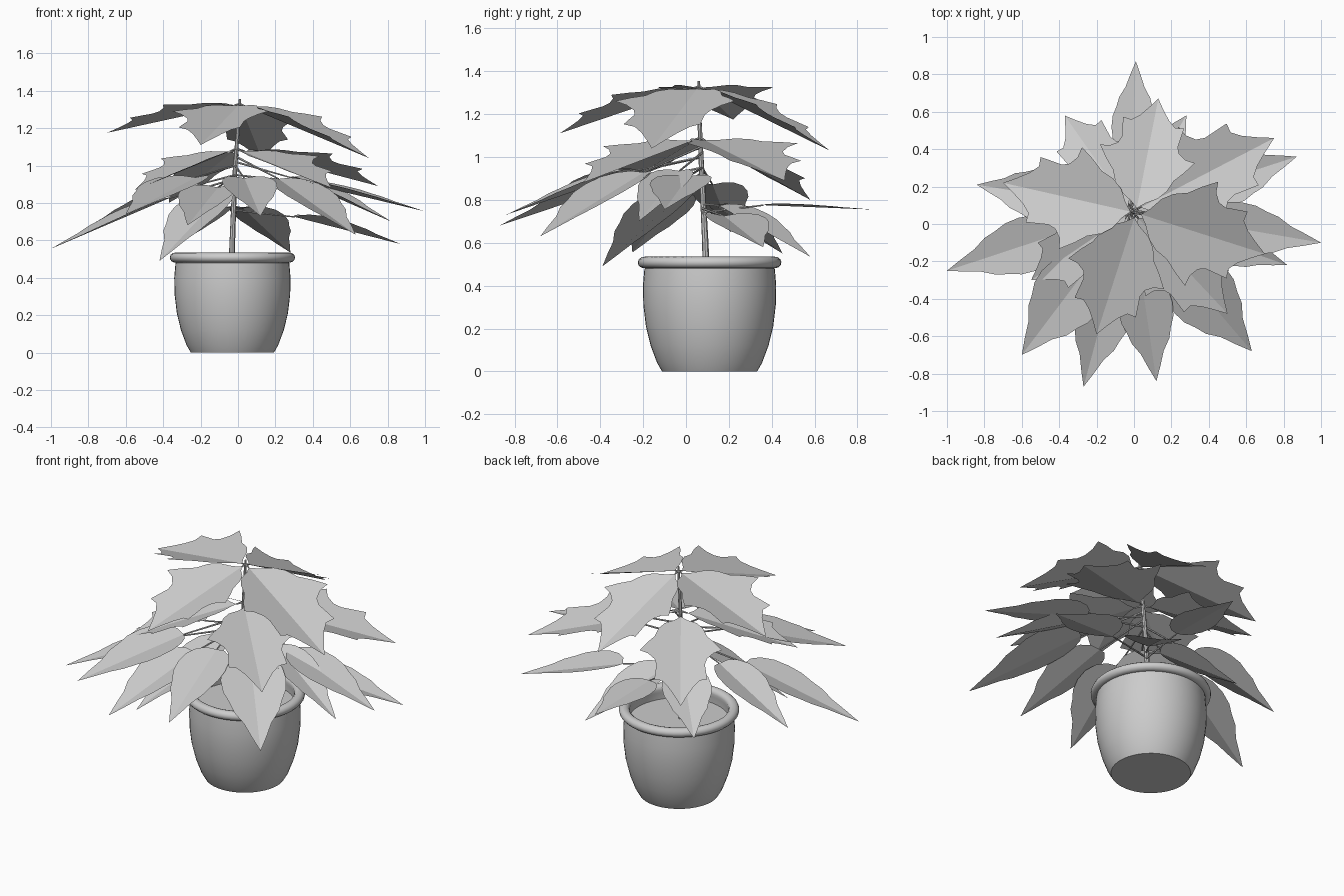
import bpy, bmesh, math
from mathutils import Vector

cube = bpy.data.objects.get("Cube")
if cube:
    bpy.data.objects.remove(cube, do_unlink=True)

grey = bpy.data.materials.new("plain_grey")
grey.use_nodes = True
grey.diffuse_color = (0.6, 0.6, 0.6, 1)
grey.node_tree.nodes["Principled BSDF"].inputs["Base Color"].default_value = (0.6, 0.6, 0.6, 1)


def make_object(name, bm, smooth=False):
    mesh = bpy.data.meshes.new(name)
    bm.to_mesh(mesh)
    bm.free()
    mesh.materials.append(grey)
    obj = bpy.data.objects.new(name, mesh)
    bpy.context.collection.objects.link(obj)
    if smooth:
        bpy.ops.object.select_all(action="DESELECT")
        obj.select_set(True)
        bpy.context.view_layer.objects.active = obj
        bpy.ops.object.shade_smooth_by_angle(angle=math.radians(40))
    return obj


def lathe(name, profile, centre, steps=48):
    bm = bmesh.new()
    verts = [bm.verts.new((centre[0] + r, centre[1], z)) for r, z in profile]
    edges = [bm.edges.new(pair) for pair in zip(verts, verts[1:])]
    bmesh.ops.spin(bm, geom=verts + edges, cent=(*centre, 0), axis=(0, 0, 1),
                   angle=math.tau, steps=steps)
    bmesh.ops.remove_doubles(bm, verts=bm.verts, dist=0.0005)
    bmesh.ops.recalc_face_normals(bm, faces=bm.faces)
    return make_object(name, bm, True)


def tube(name, points, radii, sides=8):
    bm = bmesh.new()
    rings = []
    for i, p in enumerate(points):
        along = points[min(i + 1, len(points) - 1)] - points[max(i - 1, 0)]
        turn = along.to_track_quat("Z", "Y")
        rings.append([bm.verts.new(p + turn @ Vector((
            radii[i] * math.cos(math.tau * k / sides),
            radii[i] * math.sin(math.tau * k / sides), 0))) for k in range(sides)])
    for a, b in zip(rings, rings[1:]):
        for k in range(sides):
            n = (k + 1) % sides
            bm.faces.new((a[k], a[n], b[n], b[k]))
    bm.faces.new(rings[0][::-1])
    bm.faces.new(rings[-1])
    return make_object(name, bm, True)


# Half outlines as (distance along midrib, distance sideways)
LOBED = [(0.05, 0.06), (0.1, 0.15), (0.17, 0.21), (0.27, 0.25), (0.35, 0.32),
         (0.45, 0.39), (0.47, 0.31), (0.52, 0.25), (0.58, 0.23), (0.66, 0.24),
         (0.75, 0.25), (0.75, 0.18), (0.81, 0.12), (0.9, 0.06)]
SIMPLE = [(0.02, 0.1), (0.08, 0.18), (0.18, 0.24), (0.3, 0.26), (0.42, 0.25),
          (0.52, 0.21), (0.62, 0.18), (0.73, 0.11), (0.86, 0.06)]


def leaf(name, root, tip, outline, start, width=1.0, lift=0.25):
    """Two flat blade halves folded along the midrib, on a thin stalk."""
    root, tip = Vector(root), Vector(tip)
    base = root.lerp(tip, start)
    if start > 0.1:
        base.z += 0.03
    rib = tip - base
    side = rib.cross(Vector((0, 0, 1))).normalized()
    up = side.cross(rib).normalized()
    bm = bmesh.new()
    a, b = bm.verts.new(base), bm.verts.new(tip)
    for sign in (1, -1):
        edge = [bm.verts.new(base + rib * f + (side * sign + up * lift) * s * width * rib.length)
                for f, s in outline]
        loop = [a] + edge + [b]
        bm.faces.new(loop[::-1] if sign > 0 else loop)
    bmesh.ops.triangulate(bm, faces=bm.faces)
    make_object(name, bm)
    tube(name + "_stalk", [root, base], [0.006, 0.004], 6)


# Pot: hollow, bulging wall with a rolled rim, and the soil inside
POT = (-0.03, 0.11)
rim = [(0.305 + 0.03 * math.cos(t), 0.508 + 0.027 * math.sin(t))
       for t in (math.radians(-110 + 29 * i) for i in range(11))]
wall = [(0, 0), (0.222, 0), (0.245, 0.04), (0.275, 0.12), (0.297, 0.21),
        (0.309, 0.31), (0.311, 0.4), (0.304, 0.48)]
lathe("pot", wall + rim + [(0.278, 0.49), (0.278, 0.44)], POT)
lathe("soil", [(0.28, 0.45), (0, 0.45)], POT)

# Main stem
tube("stem", [Vector(p) for p in ((-0.035, 0.095, 0.44), (-0.03, 0.09, 0.6),
     (-0.015, 0.07, 1.0), (0.0, 0.062, 1.2), (0.01, 0.06, 1.355))],
     [0.017, 0.015, 0.012, 0.01, 0.006])

# Crown of lobed leaves
TOP = (0.01, 0.06, 1.33)
for i, tip in enumerate([(0.13, 0.67, 1.03), (0.70, -0.16, 1.04),
                         (-0.2, -0.59, 1.11), (-0.70, 0.22, 1.175)]):
    leaf(f"crown_leaf_{i + 1}", TOP, tip, LOBED, 0.04)

# Second whorl of lobed leaves
MID = (-0.01, 0.065, 1.09)
for i, tip in enumerate([(0.75, 0.46, 0.89), (-0.37, 0.58, 0.80),
                         (-0.55, -0.3, 0.87), (0.5, -0.48, 0.88)]):
    leaf(f"middle_leaf_{i + 1}", MID, tip, LOBED, 0.06, 0.9)

# Long pointed leaves: stem height, tip, width, fold
LONG = [
    (1.05, (0.63, -0.68, 0.63), 1.0, 0.2),
    (1.0, (0.12, -0.84, 0.73), 0.9, 0.25),
    (0.95, (-0.27, -0.87, 0.68), 0.9, 0.3),
    (1.0, (-0.60, -0.70, 0.74), 1.1, 0.2),
    (0.93, (-1.0, -0.25, 0.555), 0.8, 0.2),
    (0.95, (-0.84, 0.21, 0.65), 0.9, 0.3),
    (0.76, (0.87, 0.36, 0.58), 0.9, 0.25),
    (0.95, (1.0, -0.10, 0.755), 0.8, 0.2),
    (1.02, (0.82, -0.22, 0.70), 0.75, 0.3),
    (0.74, (0.01, 0.87, 0.755), 0.9, 0.1),
]
for i, (height, tip, width, fold) in enumerate(LONG):
    leaf(f"long_leaf_{i + 1}", (-0.015, 0.075, height), tip, SIMPLE, 0.36, width, fold)

# Short drooping leaves close to the pot
for i, tip in enumerate([(0.28, 0.58, 0.535), (-0.37, 0.45, 0.55), (-0.42, -0.39, 0.49)]):
    leaf(f"low_leaf_{i + 1}", (-0.02, 0.08, 0.78 + 0.1 * (i == 2)), tip, SIMPLE, 0.15, 1.1)
